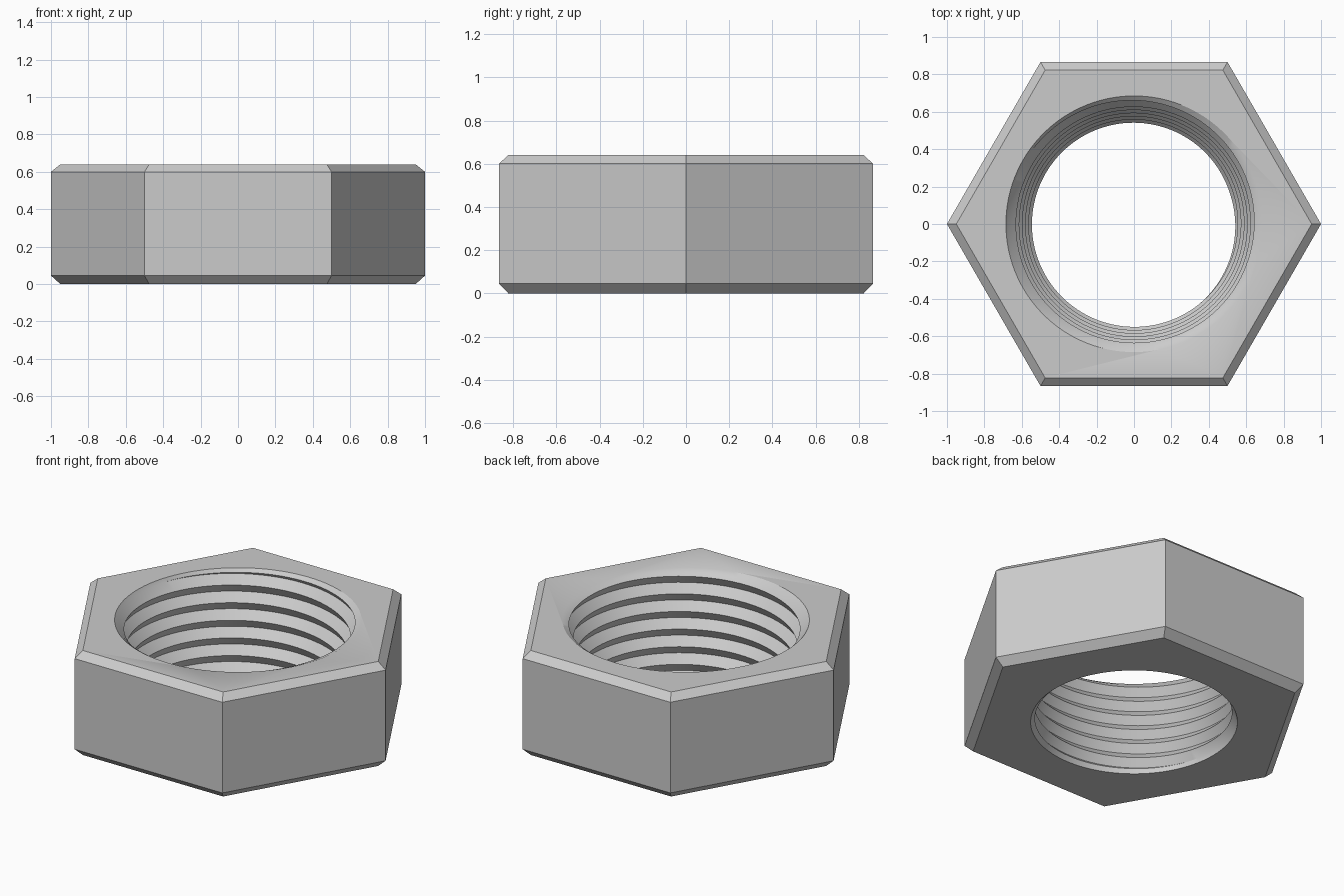
import bpy, bmesh, math

cube = bpy.data.objects.get("Cube")
if cube:
    bpy.data.objects.remove(cube, do_unlink=True)

HEIGHT = 0.64
SEGMENTS = 120          # divisions around the bore, a multiple of six
PITCH = 0.1
DEPTH = 0.037
LOW, HIGH = 0.03, 0.62  # thread limits between the two bore chamfers


def material(name, value):
    mat = bpy.data.materials.new(name)
    mat.use_nodes = True
    colour = (value, value, value, 1)
    mat.diffuse_color = colour
    mat.node_tree.nodes["Principled BSDF"].inputs["Base Color"].default_value = colour
    return mat


def crest_height(angle):
    """Height of one thread crest on the right-handed helix."""
    return 0.56 + PITCH * (angle - math.radians(125)) / math.tau


def bore_radius(angle, z):
    """Tapered bore with a triangular thread."""
    phase = ((z - crest_height(angle)) / PITCH) % 1
    return 0.533 + 0.17 * z + DEPTH * (1 - abs(1 - 2 * phase))


def ring(bm, count, radius, z):
    return [bm.verts.new((radius * math.cos(a), radius * math.sin(a), z))
            for a in (math.tau * i / count for i in range(count))]


def skin(bm, lower, upper):
    n = len(lower)
    for i in range(n):
        j = (i + 1) % n
        bm.faces.new((lower[i], lower[j], upper[j], upper[i]))


def cap(bm, hexagon, hole):
    """Flat end face, one piece per side of the hexagon."""
    step = SEGMENTS // 6
    for side in range(6):
        arc = [hole[(side * step + i) % SEGMENTS] for i in range(step + 1)]
        bm.faces.new([hexagon[side], hexagon[(side + 1) % 6]] + arc[::-1])


bm = bmesh.new()

# Hexagonal outside with chamfered rims
outside = [ring(bm, 6, r, z) for r, z in
           ((0.95, 0), (1, 0.045), (1, 0.6), (0.95, HEIGHT))]
for lower, upper in zip(outside, outside[1:]):
    skin(bm, lower, upper)

# Flat ends around the bore
bottom_rim = ring(bm, SEGMENTS, 0.574, 0)
top_rim = ring(bm, SEGMENTS, 0.685, HEIGHT)
cap(bm, outside[0], bottom_rim)
cap(bm, outside[-1], top_rim)

# Helical thread: rows follow the crests and roots, trimmed at both ends
columns = []
for i in range(SEGMENTS + 1):
    angle = math.tau * i / SEGMENTS
    column = [bottom_rim[i % SEGMENTS]]
    for row in range(-14, 5):
        z = min(max(crest_height(angle) + row * PITCH / 2, LOW), HIGH)
        r = bore_radius(angle, z)
        column.append(bm.verts.new((r * math.cos(angle), r * math.sin(angle), z)))
    columns.append(column + [top_rim[i % SEGMENTS]])
for a, b in zip(columns, columns[1:]):
    for k in range(len(a) - 1):
        corners = list(dict.fromkeys((a[k], b[k], b[k + 1], a[k + 1])))
        bm.faces.new(corners)

bmesh.ops.remove_doubles(bm, verts=bm.verts, dist=0.0002)
bmesh.ops.recalc_face_normals(bm, faces=bm.faces)

mesh = bpy.data.meshes.new("hex_nut")
bm.to_mesh(mesh)
bm.free()
mesh.materials.append(material("plain grey metal", 0.6))
nut = bpy.data.objects.new("hex_nut", mesh)
bpy.context.collection.objects.link(nut)

# Smooth thread flanks, sharp edges elsewhere
bpy.ops.object.select_all(action="DESELECT")
nut.select_set(True)
bpy.context.view_layer.objects.active = nut
bpy.ops.object.shade_smooth_by_angle(angle=math.radians(30))
